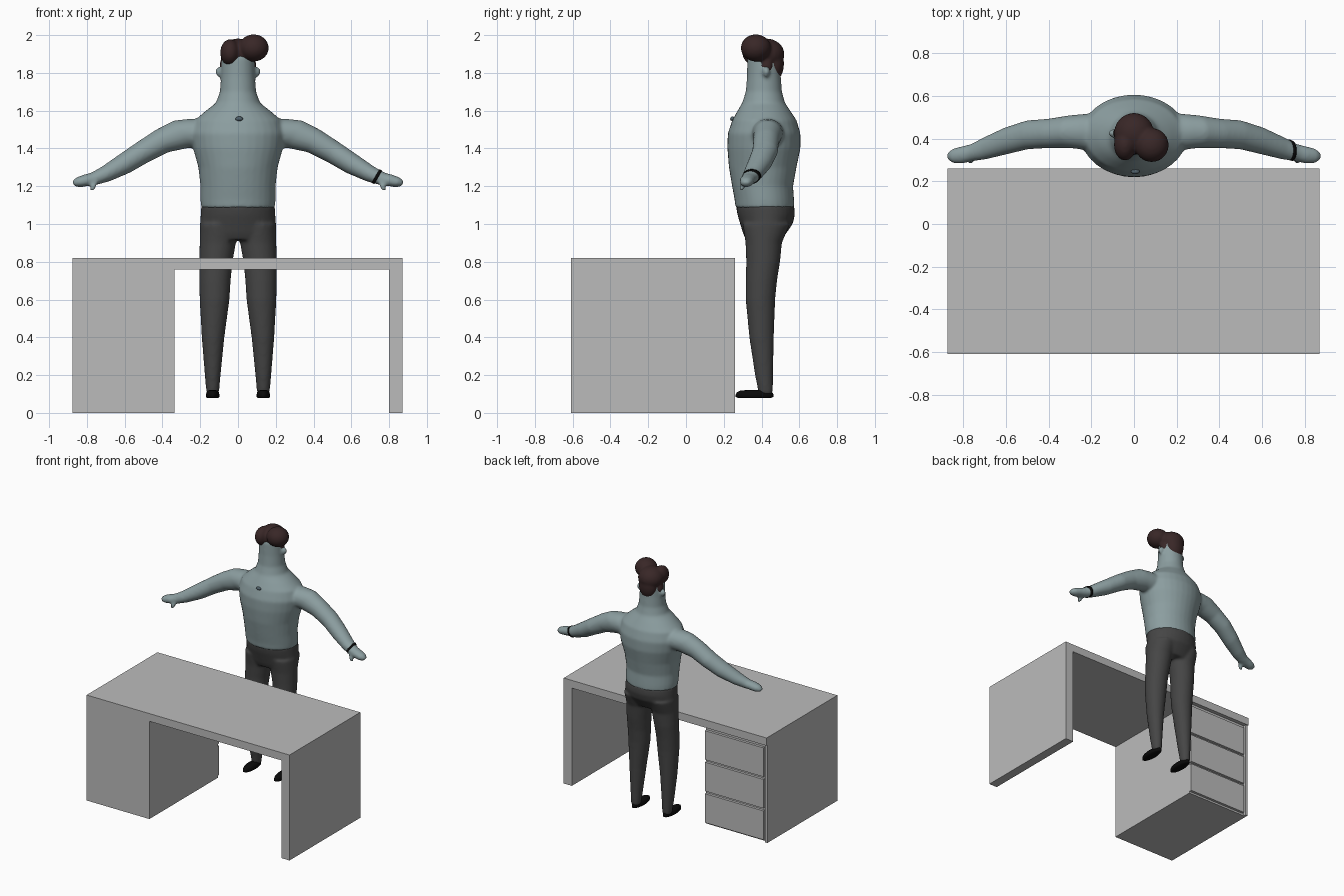
import bpy, bmesh, math
from mathutils import Vector, Matrix

if "Cube" in bpy.data.objects:
    bpy.data.objects.remove(bpy.data.objects["Cube"])


def material(name, rgb):
    m = bpy.data.materials.new(name)
    m.diffuse_color = (*rgb, 1)
    m.use_nodes = True
    m.node_tree.nodes["Principled BSDF"].inputs["Base Color"].default_value = m.diffuse_color
    return m


GREY = material("desk grey", (0.5, 0.5, 0.5))
SKIN = material("skin", (0.55, 0.43, 0.32))
KNIT = material("sweater blue grey", (0.26, 0.34, 0.35))
HEM = material("hem slate", (0.085, 0.125, 0.15))
CLOTH = material("trouser charcoal", (0.06, 0.06, 0.06))
HAIR = material("hair brown", (0.04, 0.02, 0.02))
BLACK = material("black", (0.003, 0.003, 0.003))


def finish(bm, name, *mats, smooth=True):
    bmesh.ops.recalc_face_normals(bm, faces=bm.faces[:])
    me = bpy.data.meshes.new(name)
    bm.to_mesh(me)
    bm.free()
    for m in mats:
        me.materials.append(m)
    if smooth:
        me.shade_smooth()
    ob = bpy.data.objects.new(name, me)
    bpy.context.collection.objects.link(ob)
    return ob


def box(name, x0, x1, y0, y1, z0, z1, mat):
    bm = bmesh.new()
    size = Matrix.Diagonal((x1 - x0, y1 - y0, z1 - z0, 1))
    mid = Matrix.Translation(((x0 + x1) / 2, (y0 + y1) / 2, (z0 + z1) / 2))
    bmesh.ops.create_cube(bm, size=1, matrix=mid @ size)
    return finish(bm, name, mat, smooth=False)


def loft(bm, rings, n=32):
    """Closed skin through ellipses given as (centre, half axis u, half axis v)."""
    loops = []
    for c, u, v in rings:
        loops.append([bm.verts.new(Vector(c) + Vector(u) * math.cos(2 * math.pi * i / n)
                                   + Vector(v) * math.sin(2 * math.pi * i / n)) for i in range(n)])
    for a, b in zip(loops, loops[1:]):
        for i in range(n):
            bm.faces.new((a[i], a[(i + 1) % n], b[(i + 1) % n], b[i]))
    bm.faces.new(loops[0][::-1])
    bm.faces.new(loops[-1])


def level(x, hw, y0, y1, z):
    """Horizontal ellipse ring."""
    return (x, (y0 + y1) / 2, z), (hw, 0, 0), (0, (y1 - y0) / 2, 0)


def ball(bm, c, r):
    bmesh.ops.create_uvsphere(bm, u_segments=24, v_segments=16, radius=1,
                              matrix=Matrix.Translation(c) @ Matrix.Diagonal((*r, 1)))


def fuse(ob, voxel, rounds):
    """Merge overlapping volumes into one soft surface."""
    r = ob.modifiers.new("merge", 'REMESH')
    r.mode, r.voxel_size, r.use_smooth_shade = 'VOXEL', voxel, True
    s = ob.modifiers.new("soften", 'SMOOTH')
    s.factor, s.iterations = 0.5, rounds
    dg = bpy.context.evaluated_depsgraph_get()
    me = bpy.data.meshes.new_from_object(ob.evaluated_get(dg))
    ob.modifiers.clear()
    ob.data = me


# Desk: top, drawer pedestal, side panel
box("desk_top", -0.875, 0.87, -0.61, 0.26, 0.76, 0.82, GREY)
box("desk_side_panel", 0.80, 0.87, -0.61, 0.26, 0, 0.76, GREY)
box("desk_pedestal", -0.855, -0.335, -0.61, 0.23, 0, 0.76, GREY)
box("desk_outer_panel", -0.875, -0.855, -0.61, 0.25, 0, 0.76, GREY)
for i in range(3):
    z = 0.015 + i * 0.245
    box(f"drawer_{i + 1}", -0.84, -0.337, 0.228, 0.25, z, z + 0.225, GREY)

# Upper body: torso, neck, head, arms and hands fused together
bm = bmesh.new()
TORSO = [(1.085, .196, .262, .574), (1.13, .199, .257, .572), (1.2, .199, .244, .567),
         (1.3, .21, .227, .585), (1.4, .238, .219, .606), (1.48, .25, .221, .606),
         (1.55, .228, .245, .585), (1.6, .17, .273, .552), (1.64, .118, .297, .525),
         (1.7, .096, .316, .508), (1.78, .09, .323, .502), (1.88, .087, .325, .502),
         (1.94, .06, .36, .47)]
loft(bm, [level(0, hw, y0, y1, z) for z, hw, y0, y1 in TORSO])
ARM = [(.12, .43, 1.48, .09, .09), (.22, .432, 1.478, .085, .09), (.30, .433, 1.475, .077, .083),
       (.40, .425, 1.44, .069, .068), (.50, .418, 1.383, .068, .061), (.60, .39, 1.32, .064, .056),
       (.70, .355, 1.265, .053, .044), (.76, .335, 1.24, .041, .036), (.80, .325, 1.232, .041, .034),
       (.845, .32, 1.22, .036, .029), (.872, .318, 1.211, .018, .015)]
THUMB = [(.75, .315, 1.235, .016), (.765, .3, 1.205, .017), (.772, .293, 1.178, .012)]
for s in (-1, 1):
    loft(bm, [((s * x, y, z), (0, ry, 0), (s * .5 * rz, 0, .87 * rz)) for x, y, z, ry, rz in ARM])
    loft(bm, [((s * x, y, z), (r, 0, 0), (0, r, 0)) for x, y, z, r in THUMB])
    ball(bm, (s * .098, .425, 1.805), (.022, .02, .027))
body = finish(bm, "sweater_and_skin", KNIT, SKIN, HEM)
fuse(body, 0.009, 8)

# Clean colour borders at neckline, wrists and hem
cuts = [((0, .27, 1.608), (0, -.16, 1), 1), ((0, 0, 1.13), (0, 0, -1), 2)]
cuts += [((s * .745, .34, 1.243), (s * .95, 0, -.15), 1) for s in (-1, 1)]
bm = bmesh.new()
bm.from_mesh(body.data)
for co, no, idx in cuts:
    bmesh.ops.bisect_plane(bm, geom=bm.verts[:] + bm.edges[:] + bm.faces[:],
                           plane_co=co, plane_no=no)
for f in bm.faces:
    f.material_index = 0
    f.smooth = True
    for co, no, idx in cuts:
        if (f.calc_center_median() - Vector(co)).dot(Vector(no)) > 0:
            f.material_index = idx
bm.to_mesh(body.data)
bm.free()
body.data.materials.clear()
for m in (KNIT, SKIN, HEM):
    body.data.materials.append(m)

# Small chest tab and wrist band
bm = bmesh.new()
ball(bm, (.006, .246, 1.557), (.02, .012, .012))
finish(bm, "chest_tab", HEM)
bm = bmesh.new()
band = [(.728, .348, 1.254, .049, .042), (.742, .343, 1.247, .047, .041)]
loft(bm, [((x, y, z), (0, ry, 0), (.5 * rz, 0, .87 * rz)) for x, y, z, ry, rz in band])
finish(bm, "wrist_band", BLACK)

# Trousers: hips and two tapering legs
bm = bmesh.new()
HIPS = [(1.1, .195, .264, .573), (1.05, .198, .272, .577), (1.0, .2, .287, .565),
        (.95, .2, .302, .53), (.915, .195, .318, .505)]
loft(bm, [level(0, hw, y0, y1, z) for z, hw, y0, y1 in HIPS])
LEG = [(1.0, .105, .097, .3, .55), (.9, .107, .096, .315, .508), (.8, .117, .088, .319, .498),
       (.7, .122, .083, .316, .482), (.6, .124, .079, .316, .472), (.4, .132, .06, .335, .465),
       (.2, .134, .042, .365, .461), (.1, .134, .033, .385, .46)]
for s in (-1, 1):
    loft(bm, [level(s * x, hw, y0, y1, z) for z, x, hw, y0, y1 in LEG])
trousers = finish(bm, "trousers", CLOTH)
fuse(trousers, 0.01, 6)

# Shoes: flat sole, low rounded upper
SHOE = [(.08, .9), (.085, 1), (.098, 1), (.11, .93), (.118, .75), (.121, .4)]
for s, side in ((-1, "left"), (1, "right")):
    bm = bmesh.new()
    loft(bm, [((s * .134, .363, z), (.035 * k, 0, 0), (0, .1 * k, 0)) for z, k in SHOE], 24)
    finish(bm, f"shoe_{side}", BLACK)

# Hair: cap, swept quiff, back taper and sideburns
bm = bmesh.new()
ball(bm, (0, .425, 1.9), (.094, .096, .082))
ball(bm, (.083, .37, 1.932), (.08, .08, .072))
ball(bm, (-.042, .372, 1.908), (.052, .075, .07))
ball(bm, (0, .465, 1.85), (.07, .054, .095))
for s in (-1, 1):
    ball(bm, (s * .079, .425, 1.835), (.018, .03, .045))
hair = finish(bm, "hair", HAIR)
fuse(hair, 0.008, 6)
hair.data.materials.clear()
hair.data.materials.append(HAIR)
